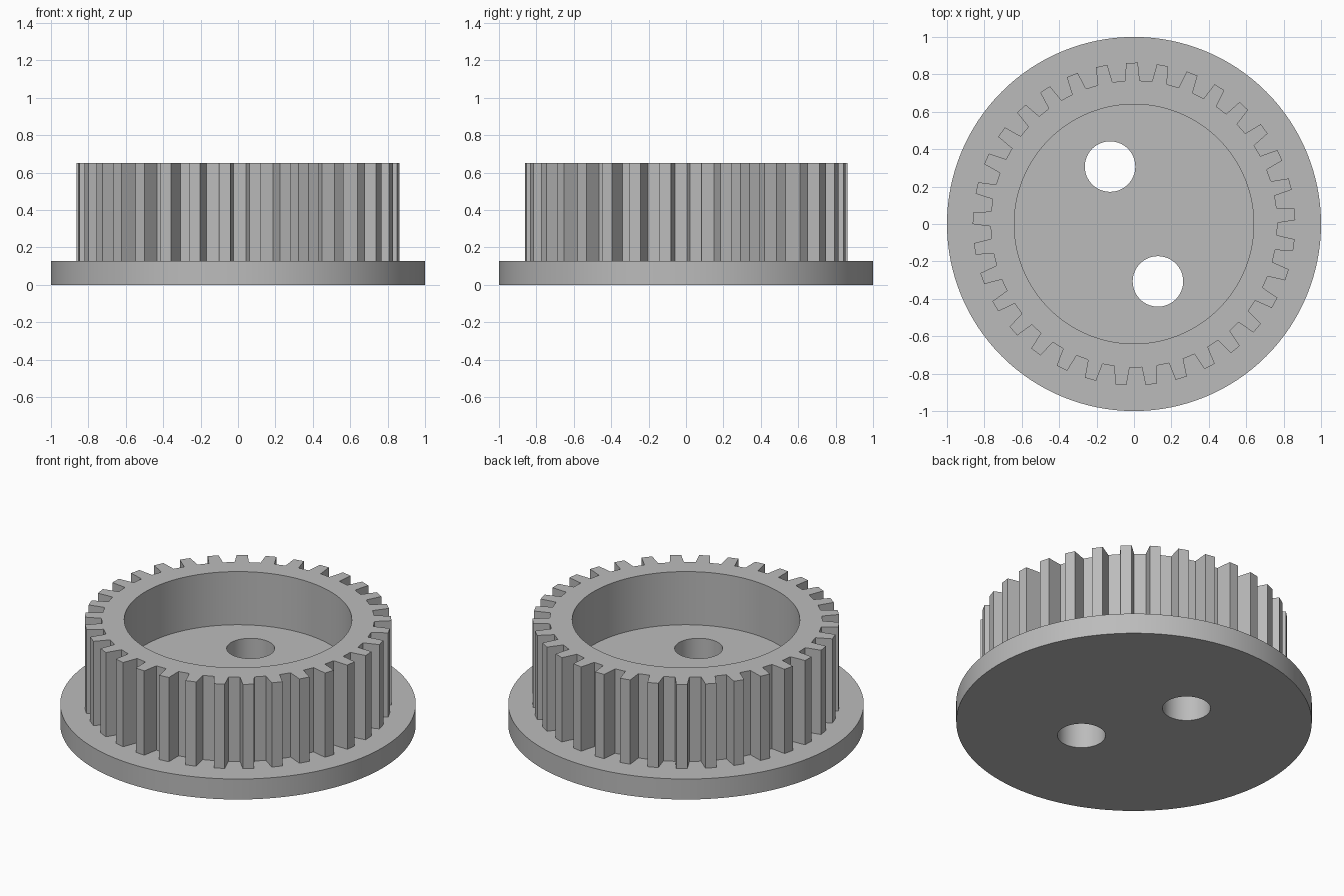
import bpy, bmesh
from math import cos, sin, pi, radians

if "Cube" in bpy.data.objects:
    bpy.data.objects.remove(bpy.data.objects["Cube"], do_unlink=True)

TEETH = 33
TIP_R, ROOT_R = 0.862, 0.766
TIP_HALF, ROOT_HALF = 0.031, 0.040      # half widths of a tooth
FLANGE_TOP, GEAR_TOP, POCKET_FLOOR = 0.127, 0.65, 0.32
POCKET_R, HOLE_R = 0.64, 0.135
HOLE_X, HOLE_Y = -0.128, 0.307

grey = bpy.data.materials.new("plain_grey")
grey.use_nodes = True
colour = (0.5, 0.5, 0.5, 1)
grey.diffuse_color = colour
grey.node_tree.nodes["Principled BSDF"].inputs["Base Color"].default_value = colour


def extrude_outline(name, outline, z0, z1):
    """Solid prism from a closed outline in plan."""
    bm = bmesh.new()
    base = bm.faces.new([bm.verts.new((x, y, z0)) for x, y in outline])
    top = bmesh.ops.extrude_face_region(bm, geom=[base])["geom"]
    verts = [g for g in top if isinstance(g, bmesh.types.BMVert)]
    bmesh.ops.translate(bm, verts=verts, vec=(0, 0, z1 - z0))
    bmesh.ops.recalc_face_normals(bm, faces=bm.faces)
    mesh = bpy.data.meshes.new(name)
    bm.to_mesh(mesh)
    bm.free()
    mesh.materials.append(grey)
    obj = bpy.data.objects.new(name, mesh)
    bpy.context.collection.objects.link(obj)
    return obj


def circle(r, cx=0, cy=0, n=128):
    return [(cx + r * cos(2 * pi * i / n), cy + r * sin(2 * pi * i / n)) for i in range(n)]


def gear_outline():
    points = []
    for i in range(TEETH):
        a = radians(90.7) + 2 * pi * i / TEETH
        for r, t in ((ROOT_R, -ROOT_HALF), (TIP_R, -TIP_HALF),
                     (TIP_R, TIP_HALF), (ROOT_R, ROOT_HALF)):
            points.append((r * cos(a) - t * sin(a), r * sin(a) + t * cos(a)))
    return points


def combine(body, tool, operation):
    """Apply a boolean and discard the tool."""
    tool.hide_render = True
    mod = body.modifiers.new("combine", "BOOLEAN")
    mod.operation, mod.object, mod.solver = operation, tool, "EXACT"
    bpy.context.view_layer.objects.active = body
    bpy.ops.object.modifier_apply(modifier=mod.name)
    bpy.data.objects.remove(tool, do_unlink=True)


# Flange disc joined to the toothed drum
pulley = extrude_outline("toothed_pulley", circle(1), 0, FLANGE_TOP)
drum = extrude_outline("toothed_drum", gear_outline(), FLANGE_TOP / 2, GEAR_TOP)
combine(pulley, drum, "UNION")

# Round pocket in the top
pocket = extrude_outline("pocket_cutter", circle(POCKET_R), POCKET_FLOOR, GEAR_TOP + 0.2)
combine(pulley, pocket, "DIFFERENCE")

# Two opposite through holes
for side in (1, -1):
    hole = extrude_outline("hole_cutter", circle(HOLE_R, side * HOLE_X, side * HOLE_Y, 64), -0.2, 1)
    combine(pulley, hole, "DIFFERENCE")

# Smooth round walls, crisp edges
bpy.ops.object.select_all(action="DESELECT")
pulley.select_set(True)
bpy.context.view_layer.objects.active = pulley
bpy.ops.object.shade_smooth_by_angle(angle=radians(8))
